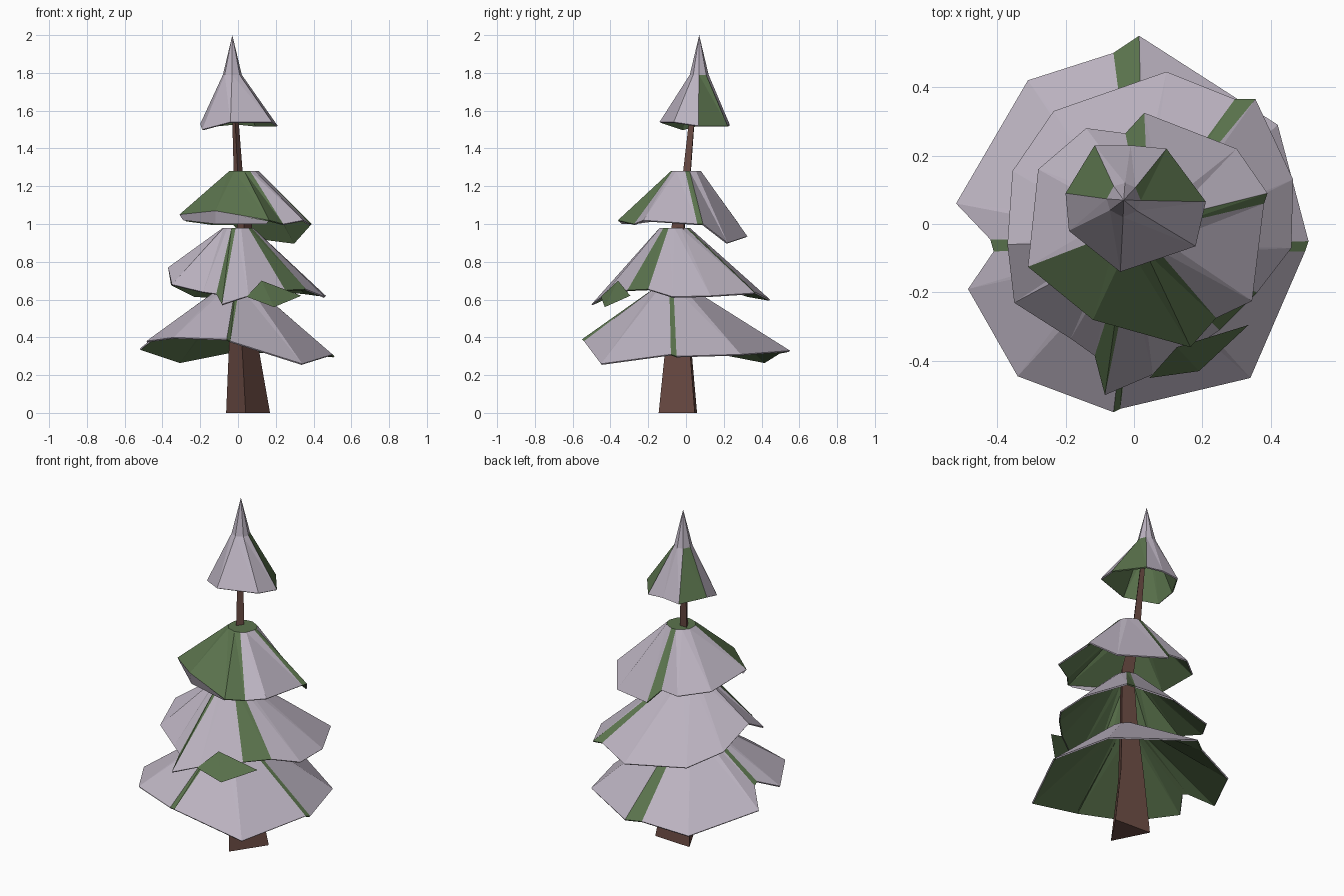
import bpy, math


def material(name, rgb):
    m = bpy.data.materials.new(name)
    m.diffuse_color = (*rgb, 1)
    return m


SNOW = material("snow", (0.50, 0.45, 0.53))
GREEN = material("needle green", (0.105, 0.175, 0.075))
BARK = material("bark brown", (0.15, 0.072, 0.058))


def mesh_object(name, verts, faces, mats, indices=None):
    me = bpy.data.meshes.new(name)
    me.from_pydata(verts, [], faces)
    for m in mats:
        me.materials.append(m)
    if indices:
        me.polygons.foreach_set("material_index", indices)
    me.update()
    ob = bpy.data.objects.new(name, me)
    bpy.context.collection.objects.link(ob)
    return ob


def branch_tier(name, centre, hub_r, rim, colours, tip=None):
    """Ragged skirt from a small hub ring down to an irregular rim.
    colours holds one letter per rim segment: S = snow, G = bare green."""
    cx, cy, cz = centre
    n = len(rim)
    start = math.atan2(rim[0][1] - cy, rim[0][0] - cx)
    hub = []
    for i, (x, y, z) in enumerate(rim):
        a = (math.atan2(y - cy, x - cx) - start) % math.tau
        if i == 0:
            a = 0
        a = start + 0.5 * a + 0.5 * math.tau * i / n
        hub.append((cx + hub_r * math.cos(a), cy + hub_r * math.sin(a), cz))
    faces, idx = [], []
    for i in range(n):
        j = (i + 1) % n
        c = int(colours[i] == "G")
        faces += [(i, n + i, n + j), (i, n + j, j)]
        idx += [c, c]
        if tip:
            faces.append((i, j, 2 * n))
            idx.append(0)
    if not tip:
        faces.append(tuple(range(n)))
        idx.append(int(colours.count("G") > 4))
    ob = mesh_object(name, hub + rim + ([tip] if tip else []), faces, [SNOW, GREEN], idx)
    # thin shell whose inner side is green
    s = ob.modifiers.new("green underside", "SOLIDIFY")
    s.thickness = 0.008
    s.offset = -1
    s.material_offset = 1
    s.material_offset_rim = 0


# Leaning three-sided trunk: (centre x, centre y, z, radius)
path = [(0.05, -0.012, 0, 0.133), (0.027, -0.02, 0.36, 0.088), (0.02, -0.04, 0.7, 0.06),
        (0.035, -0.03, 1.0, 0.045), (0.0, 0.012, 1.28, 0.027), (-0.02, 0.045, 1.66, 0.016)]
angles = [math.radians(a) for a in (-94, 26, 148)]
verts = [(x + r * math.cos(a), y + r * math.sin(a), z) for x, y, z, r in path for a in angles]
faces = [(2, 1, 0)]
for k in range(len(path) - 1):
    for i in range(3):
        j = (i + 1) % 3
        faces.append((3 * k + i, 3 * k + j, 3 * k + 3 + j, 3 * k + 3 + i))
e = 3 * len(path)
faces.append((e - 3, e - 2, e - 1))
mesh_object("trunk", verts, faces, [BARK])

# Four tiers of branches, rims listed counter-clockwise from +x
branch_tier("bottom_branches", (0.0, -0.07, 0.67), 0.085, [
    (0.51, -0.05, 0.30), (0.42, 0.29, 0.31), (0.015, 0.55, 0.33), (-0.06, 0.50, 0.32),
    (-0.31, 0.42, 0.27), (-0.52, 0.06, 0.34), (-0.42, -0.045, 0.42), (-0.41, -0.08, 0.43),
    (-0.485, -0.19, 0.38), (-0.34, -0.445, 0.40), (-0.06, -0.55, 0.39), (-0.04, -0.54, 0.38),
    (0.34, -0.45, 0.26), (0.50, -0.08, 0.31)], "SSGSSSGSSSGSSG")

branch_tier("lower_middle_branches", (0.0, -0.06, 0.98), 0.08, [
    (0.46, -0.07, 0.615), (0.465, 0.13, 0.62), (0.355, 0.365, 0.635), (0.295, 0.365, 0.64),
    (0.095, 0.445, 0.60), (-0.235, 0.33, 0.62), (-0.355, 0.155, 0.68), (-0.37, -0.06, 0.77),
    (-0.35, -0.23, 0.68), (-0.185, -0.335, 0.64), (-0.115, -0.385, 0.63), (-0.085, -0.50, 0.575),
    (0.055, -0.44, 0.62), (0.25, -0.31, 0.65), (0.36, -0.2, 0.655)], "SSGSSSSSSSGSSGS")

branch_tier("upper_middle_branches", (0.03, 0.0, 1.28), 0.08, [
    (0.39, 0.09, 1.0), (0.30, 0.22, 0.90), (0.03, 0.325, 0.935), (-0.025, 0.265, 1.0),
    (-0.14, 0.28, 1.0), (-0.28, 0.16, 1.02), (-0.31, -0.125, 1.05), (-0.12, -0.28, 1.07),
    (0.165, -0.36, 1.02), (0.24, -0.275, 1.0), (0.345, -0.225, 1.02), (0.38, 0.06, 1.0)],
    "SSGSSSGGGSSG")

branch_tier("top_branches", (-0.03, 0.07, 1.79), 0.05, [
    (0.21, 0.065, 1.52), (0.095, 0.22, 1.52), (-0.01, 0.23, 1.53), (-0.115, 0.23, 1.52),
    (-0.2, 0.09, 1.53), (-0.19, -0.02, 1.50), (-0.04, -0.14, 1.54), (0.18, -0.065, 1.54)],
    "GSSGSSSS", tip=(-0.03, 0.07, 2.0))

# Bare green flap folded out at the front right
mesh_object("green_flap", [(0.125, -0.36, 0.70), (0.045, -0.45, 0.615),
                           (0.19, -0.43, 0.56), (0.335, -0.295, 0.62)],
            [(0, 1, 2), (0, 2, 3)], [GREEN])

# Snow hanging below the bare front edge
edge = [(-0.31, -0.125, 1.05), (-0.12, -0.28, 1.07), (0.165, -0.36, 1.02)]
low = [(-0.29, -0.12, 1.02), (-0.12, -0.265, 1.0), (0.15, -0.34, 1.0)]
mesh_object("hanging_snow", edge + low, [(0, 3, 4, 1), (1, 4, 5, 2)], [SNOW])
